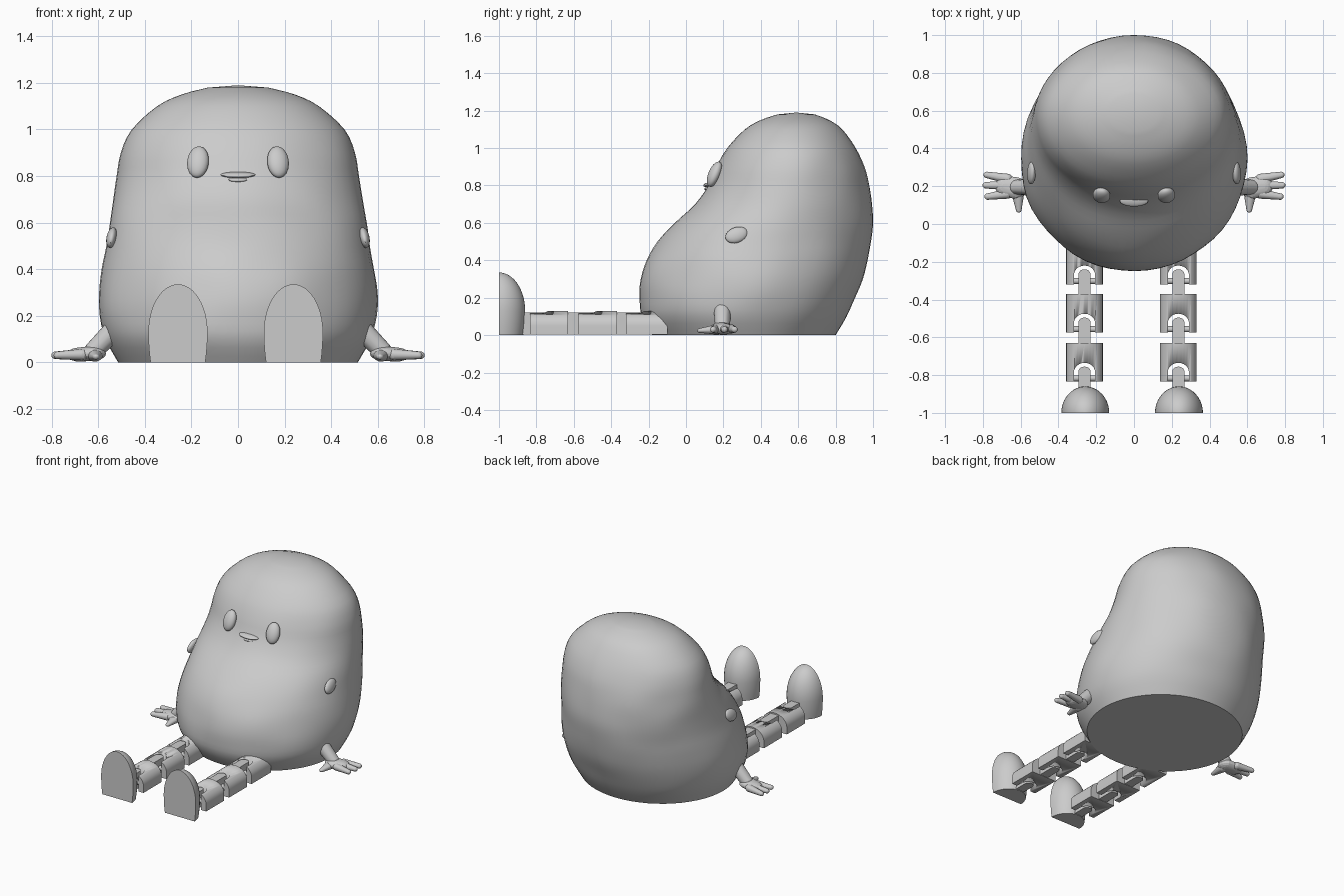
import bpy, bmesh, math
from mathutils import Vector, Matrix, Euler, noise

if "Cube" in bpy.data.objects:
    bpy.data.objects.remove(bpy.data.objects["Cube"])

grey = bpy.data.materials.new("stone grey")
grey.diffuse_color = (0.6, 0.6, 0.6, 1)
grey.use_nodes = True
grey.node_tree.nodes["Principled BSDF"].inputs["Base Color"].default_value = grey.diffuse_color


def finish(name, bm, angle=40):
    bmesh.ops.recalc_face_normals(bm, faces=bm.faces)
    mesh = bpy.data.meshes.new(name)
    bm.to_mesh(mesh)
    bm.free()
    mesh.materials.append(grey)
    ob = bpy.data.objects.new(name, mesh)
    bpy.context.collection.objects.link(ob)
    bpy.ops.object.select_all(action='DESELECT')
    ob.select_set(True)
    bpy.context.view_layer.objects.active = ob
    bpy.ops.object.shade_smooth_by_angle(angle=math.radians(angle))
    return ob


def ellipsoid(name, loc, radii, rot=(0, 0, 0)):
    bm = bmesh.new()
    m = Matrix.LocRotScale(Vector(loc), Euler(rot), Vector(radii))
    bmesh.ops.create_uvsphere(bm, u_segments=24, v_segments=14, radius=1, matrix=m)
    return finish(name, bm)


def capsule(bm, p0, p1, r0, r1, flat=1.0):
    """Tapered rounded limb: the hull of two spheres."""
    part = bmesh.new()
    for p, r in ((p0, r0), (p1, r1)):
        m = Matrix.LocRotScale(Vector(p), None, Vector((r, r, r * flat)))
        bmesh.ops.create_uvsphere(part, u_segments=16, v_segments=10, radius=1, matrix=m)
    hull = bmesh.ops.convex_hull(part, input=part.verts)
    inner = {g for g in hull["geom_interior"] if isinstance(g, bmesh.types.BMVert)}
    bmesh.ops.delete(part, geom=list(inner), context='VERTS')
    tmp = bpy.data.meshes.new("tmp")
    part.to_mesh(tmp)
    part.free()
    bm.from_mesh(tmp)
    bpy.data.meshes.remove(tmp)


def prism(bm, outline, offset):
    face = bm.faces.new([bm.verts.new(p) for p in outline])
    ext = bmesh.ops.extrude_face_region(bm, geom=[face])["geom"]
    bmesh.ops.translate(bm, vec=offset, verts=[v for v in ext if isinstance(v, bmesh.types.BMVert)])


# Body: elliptical rings of (height, front y, back y, half width)
rings = [(0, -.18, .80, .515), (.1, -.24, .86, .57), (.2, -.25, .905, .595),
         (.3, -.24, .945, .598), (.4, -.21, .972, .585), (.5, -.15, .99, .565),
         (.6, -.06, 1.0, .55), (.7, .05, .995, .535), (.8, .12, .98, .52),
         (.9, .163, .955, .503), (1.0, .22, .91, .458), (1.1, .315, .835, .35),
         (1.15, .40, .765, .245), (1.18, .49, .69, .13)]


def catmull(a, b, c, d, t):
    return tuple(.5 * (2*q + (r-p)*t + (2*p-5*q+4*r-s)*t*t + (3*q-p-3*r+s)*t**3)
                 for p, q, r, s in zip(a, b, c, d))


fine = []
for i in range(len(rings) - 1):
    quad = [rings[max(0, min(len(rings) - 1, i + k))] for k in (-1, 0, 1, 2)]
    fine += [catmull(*quad, t / 3) for t in range(3)]
fine.append(rings[-1])

bm = bmesh.new()
N = 56
loops = []
for z, yf, yb, w in fine:
    loop = []
    for k in range(N):
        a = 2 * math.pi * k / N
        p = Vector((w * math.cos(a), (yf + yb) / 2 + (yb - yf) / 2 * math.sin(a), z))
        # gentle lumps
        lump = 1 + .012 * noise.noise(p * 4.5) * min(1, z * 5)
        loop.append(bm.verts.new((p.x * lump, .4 + (p.y - .4) * lump, z)))
    loops.append(loop)
for lo, hi in zip(loops, loops[1:]):
    for k in range(N):
        bm.faces.new((lo[k], lo[(k + 1) % N], hi[(k + 1) % N], hi[k]))
bm.faces.new(loops[0])
top = bm.verts.new((0, .59, 1.19))
for k in range(N):
    bm.faces.new((loops[-1][k], loops[-1][(k + 1) % N], top))
finish("body", bm)

# Mouth: thin lips
ellipsoid("upper_lip", (0, .122, .805), (.075, .03, .012), (.2, 0, 0))
ellipsoid("lower_lip", (0, .122, .785), (.045, .025, .010), (.2, 0, 0))

for s, side in ((-1, "left"), (1, "right")):
    # Eye and side bump
    ellipsoid(side + "_eye", (s * .172, .152, .86), (.047, .032, .072), (-.4, 0, s * .2))
    ellipsoid(side + "_side_bump", (s * .543, .27, .535), (.022, .062, .042), (.35, s * -.2, 0))

    # Arm leaning out to the ground
    bm = bmesh.new()
    capsule(bm, (s * .52, .195, .15), (s * .62, .195, .05), .047, .04)
    finish(side + "_arm", bm)

    # Hand: flat palm, three fingers and a thumb
    bm = bmesh.new()
    capsule(bm, (s * .625, .19, .038), (s * .68, .2, .033), .058, .055, .55)
    for y0, y1, reach in ((.16, .145, .775), (.205, .205, .785), (.24, .26, .78)):
        capsule(bm, (s * .67, y0, .033), (s * reach, y1, .03), .026, .017, .95)
    capsule(bm, (s * .615, .165, .03), (s * .61, .075, .024), .034, .015, .8)
    finish(side + "_hand", bm)

    # Leg: three jointed segments with arched notches
    cx = -.262 if s < 0 else .235
    for i, (back, front) in enumerate(((-.10, -.32), (-.37, -.575), (-.63, -.835))):
        bm = bmesh.new()
        outline = [(cx - .097, back, .002)]
        for k in range(17):
            a = math.pi * (1 - k / 16)
            outline.append((cx + .097 * math.cos(a), back, .05 + .08 * math.sin(a)))
        outline.append((cx + .097, back, .002))
        prism(bm, outline, (0, front - back, 0))
        seg = finish(f"{side}_leg_segment_{i + 1}", bm)

        bm = bmesh.new()
        arch = [(cx - .056, front - .02, -.1), (cx + .056, front - .02, -.1)]
        for k in range(13):
            a = math.pi * k / 12
            arch.append((cx + .056 * math.cos(a), front + .05 + .05 * math.sin(a), -.1))
        prism(bm, arch, (0, 0, .4))
        cutter = finish("notch_cutter", bm)
        cutter.hide_render = True
        mod = seg.modifiers.new("notch", 'BOOLEAN')
        mod.operation, mod.solver, mod.object = 'DIFFERENCE', 'EXACT', cutter
        bpy.context.view_layer.objects.active = seg
        bpy.ops.object.modifier_apply(modifier="notch")
        bpy.data.objects.remove(cutter)

        # Hinge pin across the notch
        bm = bmesh.new()
        m = Matrix.Translation((cx, front + .018, .06)) @ Matrix.Rotation(math.pi / 2, 4, 'Y')
        bmesh.ops.create_cone(bm, cap_ends=True, segments=12, radius1=.016, radius2=.016,
                              depth=.13, matrix=m)
        finish(f"{side}_hinge_pin_{i + 1}", bm)

        # Tongue reaching to the next part, rounded where it hinges
        bm = bmesh.new()
        end = front - .07
        tongue = [(cx - .032, end, .004)]
        for k in range(9):
            a = math.pi * (1 - k / 8)
            tongue.append((cx + .032 * math.cos(a), front + .055 + .025 * math.sin(a), .004))
        tongue.append((cx + .032, end, .004))
        prism(bm, tongue, (0, 0, .116))
        finish(f"{side}_tongue_{i + 1}", bm)

    # Foot: half dome with a flat sole facing forward
    fx = -.258 if s < 0 else .238
    bm = bmesh.new()
    bmesh.ops.create_uvsphere(bm, u_segments=40, v_segments=24, radius=1)
    for v in bm.verts:
        v.co = (fx + v.co.x * .127, -1 + v.co.y * .14,
                .13 + v.co.z * (.205 if v.co.z > 0 else .35))
    for point, normal in (((0, -1, 0), (0, -1, 0)), ((0, 0, 0), (0, 0, -1))):
        bmesh.ops.bisect_plane(bm, geom=bm.verts[:] + bm.edges[:] + bm.faces[:], dist=1e-5,
                               plane_co=point, plane_no=normal, clear_outer=True)
        bmesh.ops.holes_fill(bm, edges=[e for e in bm.edges if e.is_boundary])
    finish(side + "_foot", bm)
